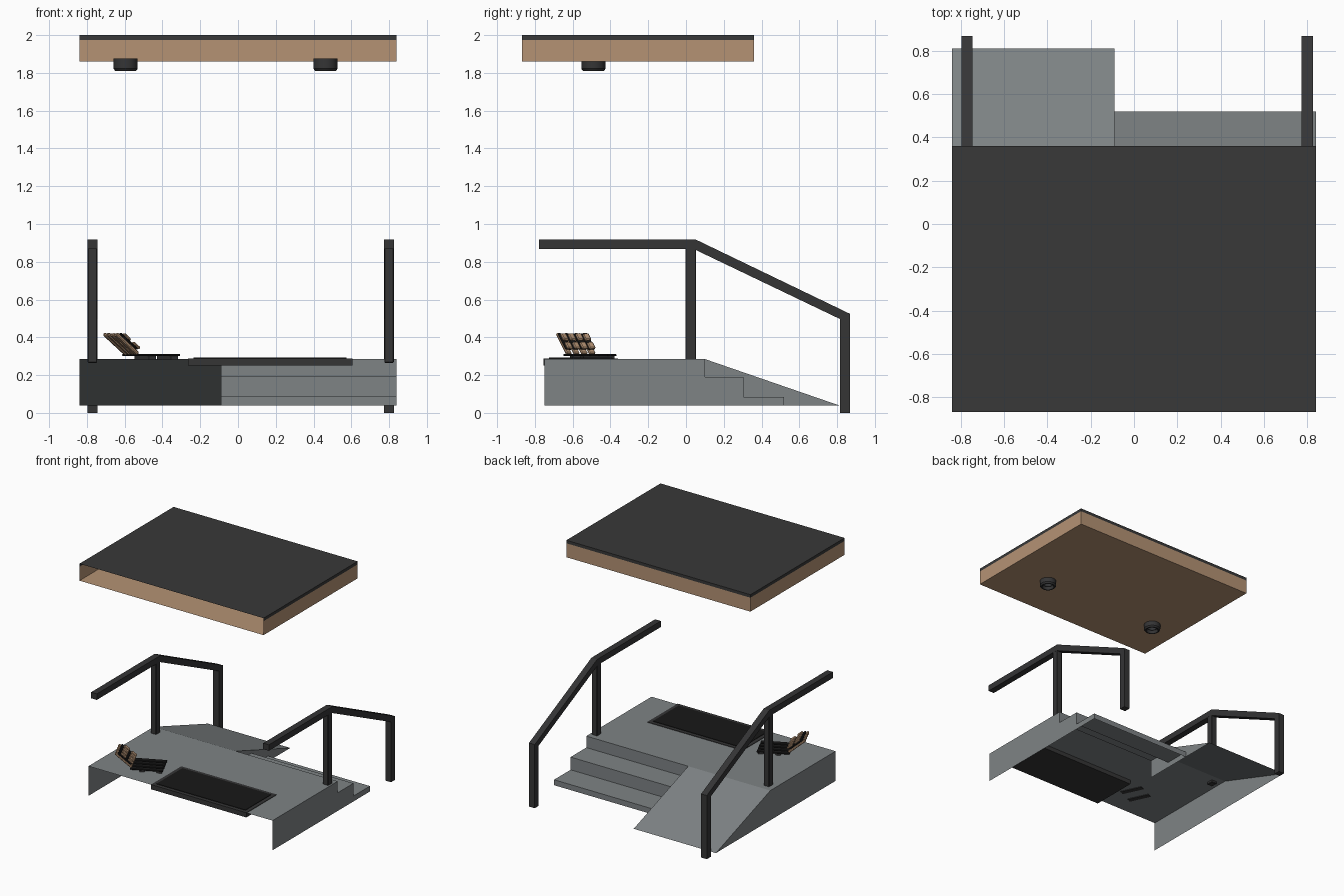
import bpy, bmesh
from math import radians
from mathutils import Matrix, Vector

if "Cube" in bpy.data.objects:
    bpy.data.objects.remove(bpy.data.objects["Cube"])


def material(name, rgb):
    m = bpy.data.materials.new(name)
    m.use_nodes = True
    m.diffuse_color = (*rgb, 1)
    bsdf = next(n for n in m.node_tree.nodes if n.type == 'BSDF_PRINCIPLED')
    bsdf.inputs["Base Color"].default_value = (*rgb, 1)
    return m


GREY = material("concrete_grey", (0.21, 0.228, 0.235))
WOOD = material("tan_wood", (0.46, 0.29, 0.175))
ROOF = material("roof_charcoal", (0.04, 0.04, 0.04))
METAL = material("rail_black", (0.035, 0.035, 0.036))
RUBBER = material("mat_black", (0.009, 0.009, 0.009))
GLASS = material("lens_grey", (0.25, 0.26, 0.28))


def finish(name, bm, mat):
    me = bpy.data.meshes.new(name)
    bm.to_mesh(me)
    bm.free()
    me.materials.append(mat)
    ob = bpy.data.objects.new(name, me)
    bpy.context.collection.objects.link(ob)
    return ob


def sheet(name, path, x0, x1, mat, sides=(), outline=None):
    """Sweep a (y, z) path across x; close the listed x sides with a flat panel."""
    bm = bmesh.new()
    rows = [[bm.verts.new((x, y, z)) for x in (x0, x1)] for y, z in path]
    for a, b in zip(rows, rows[1:]):
        bm.faces.new((a[0], a[1], b[1], b[0]))
    for x in sides:
        ring = [bm.verts.new((x, y, z)) for y, z in (outline or path)]
        bm.faces.new(ring if x == x0 else ring[::-1])
    return finish(name, bm, mat)


def prism(name, outline, x0, x1, mat):
    """Solid extrusion of a (y, z) outline along x."""
    bm = bmesh.new()
    face = bm.faces.new([bm.verts.new((x0, y, z)) for y, z in outline])
    new = bmesh.ops.extrude_face_region(bm, geom=[face])["geom"]
    bmesh.ops.translate(bm, vec=(x1 - x0, 0, 0),
                        verts=[v for v in new if isinstance(v, bmesh.types.BMVert)])
    bmesh.ops.recalc_face_normals(bm, faces=bm.faces)
    return finish(name, bm, mat)


def box(name, lo, hi, mat, frame=Matrix(), bevel=0):
    lo, hi = Vector(lo), Vector(hi)
    bm = bmesh.new()
    bmesh.ops.create_cube(bm, size=1, matrix=Matrix.Translation((lo + hi) / 2)
                          @ Matrix.Diagonal((*(hi - lo), 1)))
    if bevel:
        bmesh.ops.bevel(bm, geom=bm.edges[:], offset=bevel, segments=1, affect='EDGES')
    bm.transform(frame)
    return finish(name, bm, mat)


def lathe(name, x, y, profile, mat, steps=24):
    """Spin an (r, z) profile around a vertical axis."""
    bm = bmesh.new()
    vs = [bm.verts.new((r, 0, z)) for r, z in profile]
    es = [bm.edges.new(p) for p in zip(vs, vs[1:])]
    bmesh.ops.spin(bm, geom=vs + es, cent=(0, 0, 0), axis=(0, 0, 1),
                   angle=radians(360), steps=steps)
    bmesh.ops.remove_doubles(bm, verts=bm.verts, dist=0.0002)
    bmesh.ops.recalc_face_normals(bm, faces=bm.faces)
    bm.transform(Matrix.Translation((x, y, 0)))
    ob = finish(name, bm, mat)
    bpy.ops.object.select_all(action='DESELECT')
    ob.select_set(True)
    bpy.context.view_layer.objects.active = ob
    bpy.ops.object.shade_smooth_by_angle(angle=radians(35))
    return ob


# Porch deck: open shell with side walls, steps on the left and a ramp on the right
W, SPLIT, FRONT, BACK = 0.84, -0.09, -0.75, 0.10
TOP, BASE, TOE = 0.285, 0.04, 0.81
steps = [(BACK, TOP), (BACK, 0.19), (0.305, 0.19), (0.305, 0.085), (0.52, 0.085), (0.52, BASE)]
ramp = [(BACK, TOP), (TOE, BASE)]
sheet("deck_top", [(FRONT, TOP), (BACK, TOP)], -W, W, GREY)
sheet("steps", steps, SPLIT, W, GREY, [W], [(FRONT, TOP)] + steps + [(FRONT, BASE)])
sheet("ramp", ramp, -W, SPLIT, GREY, [-W], [(FRONT, TOP)] + ramp + [(FRONT, BASE)])
sheet("ramp_inner_wall", ramp, SPLIT - 0.001, SPLIT, GREY, [SPLIT], ramp + [(BACK, BASE)])

# Canopy: open-fronted wooden tray under a dark roof cap
RF, RB, R0, R1, R2 = -0.867, 0.36, 1.86, 1.975, 2.0
sheet("roof_cap", [(RF, R2), (RB, R2), (RB, R1)], -W, W, ROOF, [-W, W],
      [(RF, R2), (RB, R2), (RB, R1), (RF, R1)])
sheet("canopy_fascia", [(RB, R1), (RB, R0), (RF, R0)], -W, W, WOOD, [-W, W],
      [(RF, R1), (RB, R1), (RB, R0), (RF, R0)])

# Recessed downlights
for side, x in (("right", -0.595), ("left", 0.463)):
    lathe(f"downlight_{side}", x, -0.49,
          [(0, 1.877), (0.064, 1.877), (0.064, 1.822), (0.055, 1.81),
           (0.046, 1.81), (0.04, 1.835), (0, 1.835)], METAL)
    lathe(f"downlight_lens_{side}", x, -0.49, [(0.03, 1.833), (0, 1.822)], GLASS, 12)

# Handrails: one bent bar with a ground post, plus a post on the deck
rail = [(-0.777, 0.867), (-0.777, 0.917), (0.053, 0.917), (0.867, 0.525),
        (0.867, 0), (0.815, 0), (0.815, 0.497), (0.042, 0.867)]
for side, x in (("right", -0.771), ("left", 0.8)):
    prism(f"handrail_{side}", rail, x - 0.026, x + 0.026, METAL)
    box(f"rail_post_{side}", (x - 0.025, -0.003, 0.265), (x + 0.025, 0.053, 0.89),
        METAL, bevel=0.004)

# Door mat let into the deck
box("mat_frame", (-0.265, -0.755, 0.25), (0.605, -0.36, 0.289), METAL)
box("mat_pad", (-0.235, -0.725, 0.286), (0.575, -0.39, 0.293), RUBBER)

# Low lounger: flat slatted seat, feet, and a tilted slatted back
seat = Matrix.Translation((-0.455, -0.507, 0)) @ Matrix.Rotation(radians(25), 4, 'Z')
back = seat @ Matrix.Translation((-0.125, 0, 0.305)) @ Matrix.Rotation(radians(40), 4, 'Y')
for i in range(4):
    y = -0.078 + i * 0.052
    box(f"seat_slat_{i + 1}", (-0.13, y - 0.02, 0.3), (0.12, y + 0.02, 0.311),
        RUBBER, seat, 0.003)
    fan = back @ Matrix.Translation((0, y * 0.9, 0)) @ Matrix.Rotation(radians((1.5 - i) * -5), 4, 'X')
    box(f"back_slat_{i + 1}", (-0.165, -0.017, 0), (0, 0.017, 0.018), WOOD, fan, 0.005)
    box(f"back_pad_{i + 1}", (-0.15, -0.02, 0.018), (-0.02, 0.02, 0.03), RUBBER, fan, 0.005)
    for j in range(2):
        x = -0.13 + j * 0.07
        box(f"back_block_{i + 1}_{j + 1}", (x, -0.017, 0.03), (x + 0.05, 0.017, 0.045),
            WOOD, fan, 0.005)
for i, x in enumerate((-0.04, 0.09)):
    box(f"seat_foot_{i + 1}", (x - 0.02, -0.09, 0.28), (x + 0.02, 0.09, 0.301), METAL, seat)
